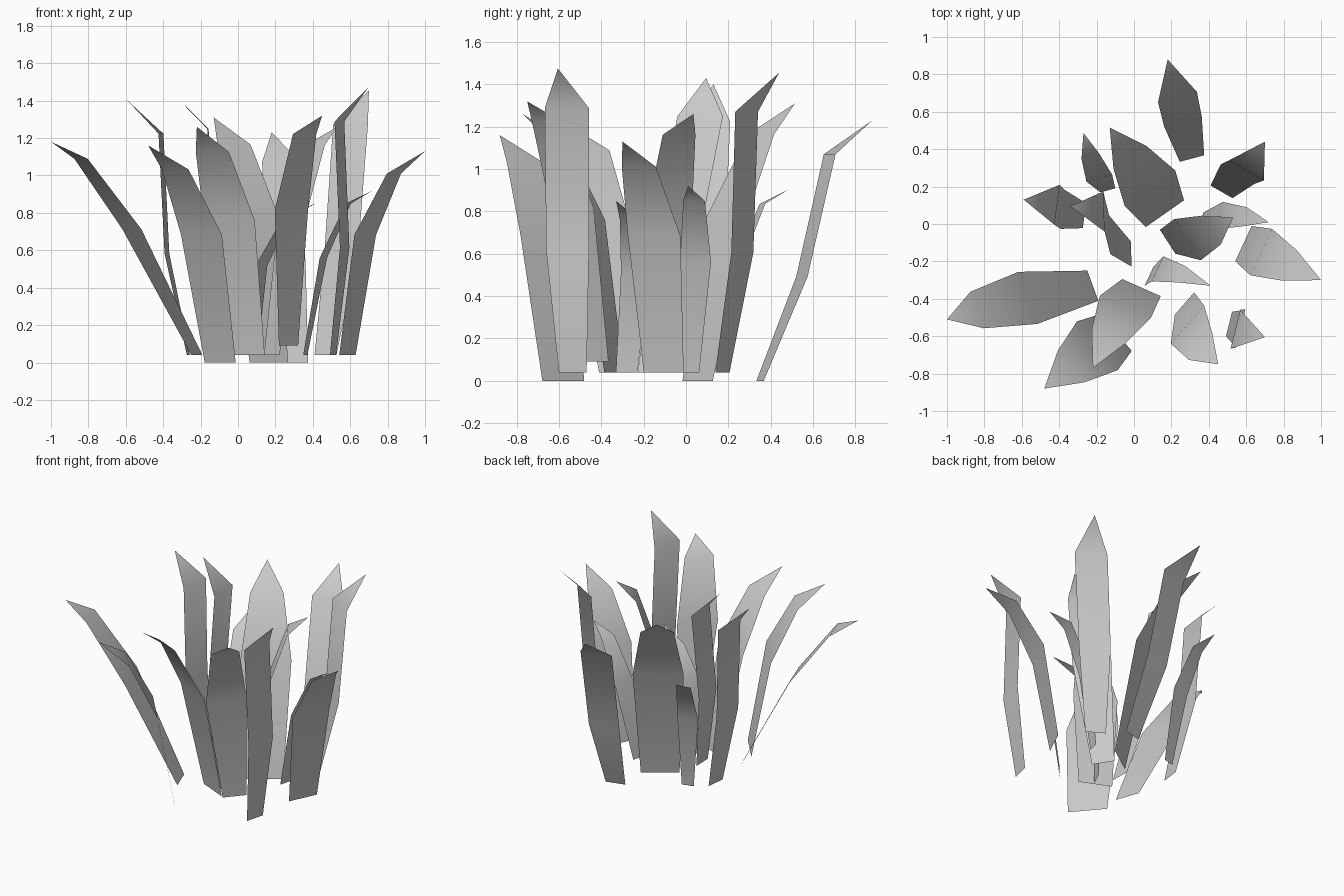
import bpy, math
from mathutils import Vector

if "Cube" in bpy.data.objects:
    bpy.data.objects.remove(bpy.data.objects["Cube"])


def blade(name, profile, base_xy, tip, turn, scale=1.0, lift=.04):
    """One flat leaf: straight chord from base to tip, bowed upright by the profile's sag."""
    base, tip = Vector((*base_xy, lift)), Vector(tip)
    a = math.radians(turn)
    across = Vector((math.cos(a), math.sin(a), 0))
    out = Vector((-across.y, across.x, 0))
    if out.dot(tip - base) < 0:
        out, across = -out, -across
    verts = []
    for share, sag, width in profile:
        centre = base.lerp(tip, share) - out * sag
        half = across * (width * scale / 2)
        verts += [centre - half, centre + half]
    verts.append(tip)
    mesh = bpy.data.meshes.new(name)
    mesh.from_pydata(verts, [], [(0, 1, 3, 2), (2, 3, 5, 4), (4, 5, 6)])
    for p in mesh.polygons:
        p.use_smooth = True
    bpy.context.collection.objects.link(bpy.data.objects.new(name, mesh))


def grow(name, profile, plants):
    for i, plant in enumerate(plants, 1):
        blade(f"{name}_{i}", profile, *plant)


# Broad blades: profile rows are (share of length, sag, width)
grow("broad_blade", [(0, 0, .25), (.59, .165, .33), (.89, .133, .215)], [
    ((.165, .055), (-.13, .515, 1.31), 35, 1, 0),
    ((-.095, -.58), (-.48, -.88, 1.16), -50, 1.03, 0),
    ((.04, -.34), (-.22, -.77, 1.26), -24, .9),
    ((.585, -.105), (1, -.3, 1.13), 65, .83),
    ((.08, -.28), (.41, -.33, .85), 65, .45)])

# Slimmer arched blades
grow("arched_blade", [(0, 0, .165), (.59, .12, .285), (.92, .105, .2)], [
    ((-.22, -.33), (-1, -.51, 1.18), -70, 1.04),
    ((.27, -.425), (.45, -.75, 1.32), 49, .95, .09),
    ((.18, -.095), (.53, .035, 1.26), -57, .92),
    ((.36, .02), (.72, .01, .92), 75, .53),
    ((-.14, .18), (-.27, .487, .905), 15, .5)])

# Tall upright blades with a kinked tip
grow("tall_blade", [(0, 0, .135), (.4, .015, .208), (.87, .137, .215)], [
    ((.31, .35), (.18, .88, 1.23), 15, 1, 0),
    ((.508, -.535), (.7, -.605, 1.475), 76),
    ((.468, .172), (.7, .44, 1.455), -30),
    ((-.265, .045), (-.59, .13, 1.4), 83),
    ((-.015, -.16), (-.34, .095, 1.43), 92)])
